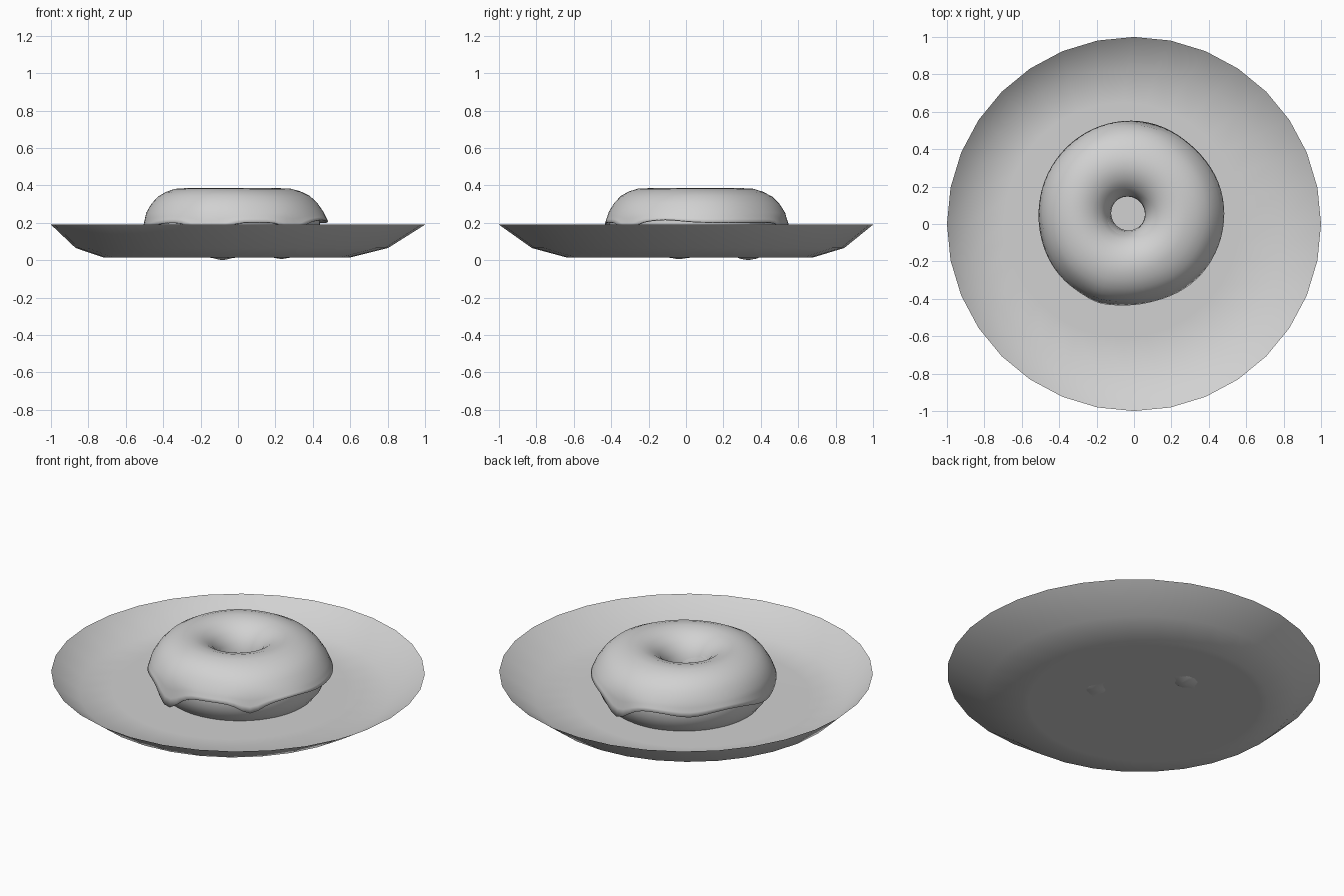
import bpy, bmesh, math
from math import cos, sin, pi, radians

if "Cube" in bpy.data.objects:
    bpy.data.objects.remove(bpy.data.objects["Cube"], do_unlink=True)

GREY = (0.64, 0.64, 0.64, 1.0)
mat = bpy.data.materials.new("plain_grey")
mat.use_nodes = True
mat.diffuse_color = GREY
mat.node_tree.nodes["Principled BSDF"].inputs["Base Color"].default_value = GREY


def bump(angle, centre_deg, width_deg):
    """Smooth bell around one direction."""
    d = (angle - radians(centre_deg) + pi) % (2 * pi) - pi
    return math.exp(-(d / radians(width_deg)) ** 2)


def ring_mesh(name, rows, sides, point, closed=False, caps=False):
    """Join rings of points; rows run so that outward-then-ccw faces out."""
    bm = bmesh.new()
    rings = [[bm.verts.new(point(i, 2 * pi * j / sides)) for j in range(sides)]
             for i in range(rows)]
    for i in range(rows if closed else rows - 1):
        a, b = rings[i], rings[(i + 1) % rows]
        for j in range(sides):
            k = (j + 1) % sides
            bm.faces.new((a[j], b[j], b[k], a[k]))
    if caps:
        bm.faces.new(rings[0])
        bm.faces.new(rings[-1][::-1])
    mesh = bpy.data.meshes.new(name)
    bm.to_mesh(mesh)
    bm.free()
    mesh.materials.append(mat)
    obj = bpy.data.objects.new(name, mesh)
    bpy.context.collection.objects.link(obj)
    return obj


def smooth(obj, angle):
    bpy.ops.object.select_all(action="DESELECT")
    obj.select_set(True)
    bpy.context.view_layer.objects.active = obj
    bpy.ops.object.shade_smooth_by_angle(angle=radians(angle))


# Plate: radius, height, and how far the ring leans off centre
PLATE = [(0.63, 0.066, 1), (0.83, 0.067, 0.55), (1.0, 0.19, 0),
         (0.835, 0.065, 0.55), (0.66, 0.015, 1), (0.62, 0.015, 1)]


def plate_point(i, a):
    r, z, lean = PLATE[i]
    return (r * cos(a) - 0.06 * lean, r * sin(a) + 0.02 * lean, z)


plate = ring_mesh("plate", len(PLATE), 32, plate_point, caps=True)
smooth(plate, 60)

# Dough ring, with two low spots underneath
TUBE = 24


def dough_point(i, a):
    t = pi - 2 * pi * i / TUBE
    r = 0.28 + 0.188 * cos(t)
    z = 0.195 + 0.18 * sin(t)
    sag = 0.015 * bump(a, 101, 9) + 0.009 * bump(a, -20, 9)
    z -= sag * max(0, -sin(t)) ** 6
    return (r * cos(a) - 0.03, r * sin(a) + 0.058, z)


dough = ring_mesh("dough", TUBE, 64, dough_point, closed=True)
smooth(dough, 60)

# Icing shell with a dripping lower edge
ICING = [(0.093, 0.19), (0.095, 0.23), (0.108, 0.28), (0.14, 0.33), (0.19, 0.366),
         (0.25, 0.385), (0.31, 0.382), (0.36, 0.366), (0.405, 0.342),
         (0.442, 0.305), (0.474, 0.255)]
EDGE_ROWS = 3


def edge_height(a):
    return (0.203 - 0.095 * bump(a, -107, 11) - 0.05 * bump(a, -50, 9)
            - 0.085 * bump(a, 80, 12) - 0.022 * bump(a, 130, 14)
            - 0.05 * bump(a, 190, 20) + 0.015 * bump(a, -20, 14))


def icing_point(i, a):
    top_r, top_z = ICING[-1]
    if i < len(ICING):
        r, z = ICING[i]
    else:
        f = (i - len(ICING) + 1) / EDGE_ROWS
        r = top_r + 0.022 * f
        z = top_z + (edge_height(a) - top_z) * f
    out = max(0, (r - 0.28) / 0.215)
    r += out * (0.012 * bump(a, 222, 30) - 0.012 * bump(a, 48, 25)
                + 0.01 * bump(a, -110, 9) - 0.01 * bump(a, -75, 20))
    z += 0.012 * out * (1 - out) * sin(3 * a + 1)
    return (r * cos(a) - 0.035 + 0.022 * out, r * sin(a) + 0.053 + 0.004 * out, z)


icing = ring_mesh("icing", len(ICING) + EDGE_ROWS, 72, icing_point)
shell = icing.modifiers.new("thickness", "SOLIDIFY")
shell.thickness = 0.008
shell.offset = -1
smooth(icing, 60)
